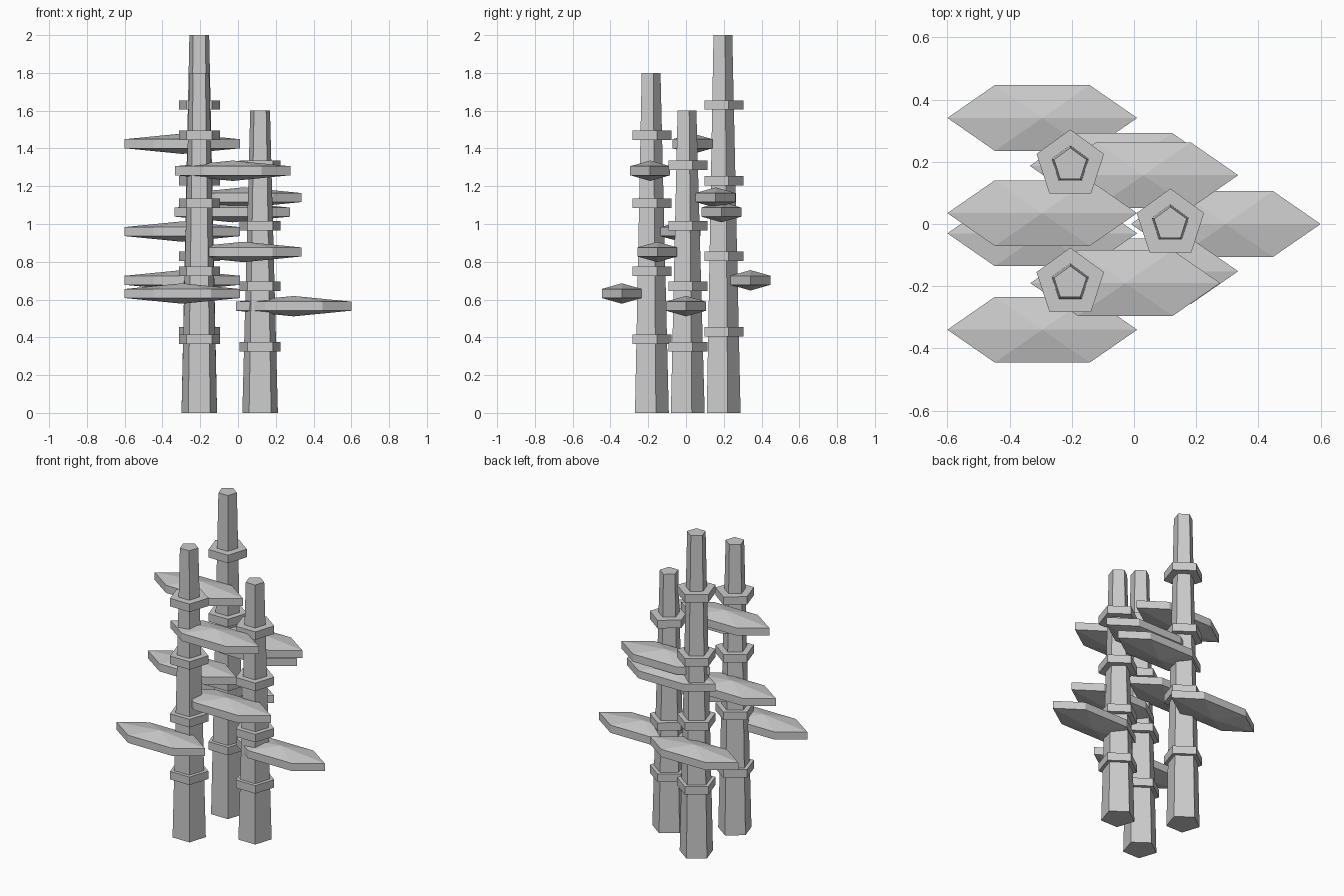
import bpy, bmesh, math
from mathutils import Matrix, Vector

cube = bpy.data.objects.get("Cube")
if cube:
    bpy.data.objects.remove(cube, do_unlink=True)

grey = bpy.data.materials.new("plain_grey")
grey.use_nodes = True
colour = (0.6, 0.6, 0.6, 1)
grey.diffuse_color = colour
grey.node_tree.nodes["Principled BSDF"].inputs["Base Color"].default_value = colour


def prism(name, sides, r_bottom, r_top, depth, location, peak=0, scale=(1, 1, 1), turn=0):
    """Flat-sided prism centred on location; peak raises both caps to a point."""
    bm = bmesh.new()
    bmesh.ops.create_cone(bm, cap_ends=True, segments=sides,
                          radius1=r_bottom, radius2=r_top, depth=depth,
                          matrix=Matrix.Rotation(turn, 4, "Z"))
    if peak:
        caps = [f for f in bm.faces if abs(f.normal.z) > 0.9]
        bmesh.ops.poke(bm, faces=caps, offset=peak)
    bmesh.ops.scale(bm, vec=Vector(scale), verts=bm.verts)
    bmesh.ops.recalc_face_normals(bm, faces=bm.faces)
    mesh = bpy.data.meshes.new(name)
    bm.to_mesh(mesh)
    bm.free()
    mesh.materials.append(grey)
    obj = bpy.data.objects.new(name, mesh)
    obj.location = location
    bpy.context.collection.objects.link(obj)
    return obj


# Each stalk: base position, height, and its leaf centres
stalks = {
    "back": (-0.205, 0.19, 2.0,
             [(-0.295, 0.341, 0.702), (-0.03, 0.187, 1.063), (-0.295, 0.035, 1.425)]),
    "front": (-0.205, -0.19, 1.8,
              [(-0.295, -0.34, 0.632), (-0.295, -0.03, 0.96), (-0.028, -0.19, 1.282)]),
    "left": (0.117, 0.0, 1.6,
             [(0.295, 0.0, 0.565), (0.03, -0.152, 0.852), (0.03, 0.157, 1.14)]),
}

for side, (x, y, height, leaves) in stalks.items():
    # Tapered pentagonal stalk
    prism(f"{side}_stalk", 5, 0.099, 0.055, height, (x, y, height / 2))
    # Evenly spaced joint rings
    for i in range(1, 5):
        prism(f"{side}_joint_{i}", 5, 0.114, 0.114, 0.05, (x, y, height * i / 5 + 0.03))
    # Long six-sided leaves, raised to a point above and below
    for i, centre in enumerate(leaves, 1):
        prism(f"{side}_leaf_{i}", 6, 0.305, 0.305, 0.048, centre,
              peak=0.03, scale=(1, 0.4, 1), turn=math.pi / 2)
